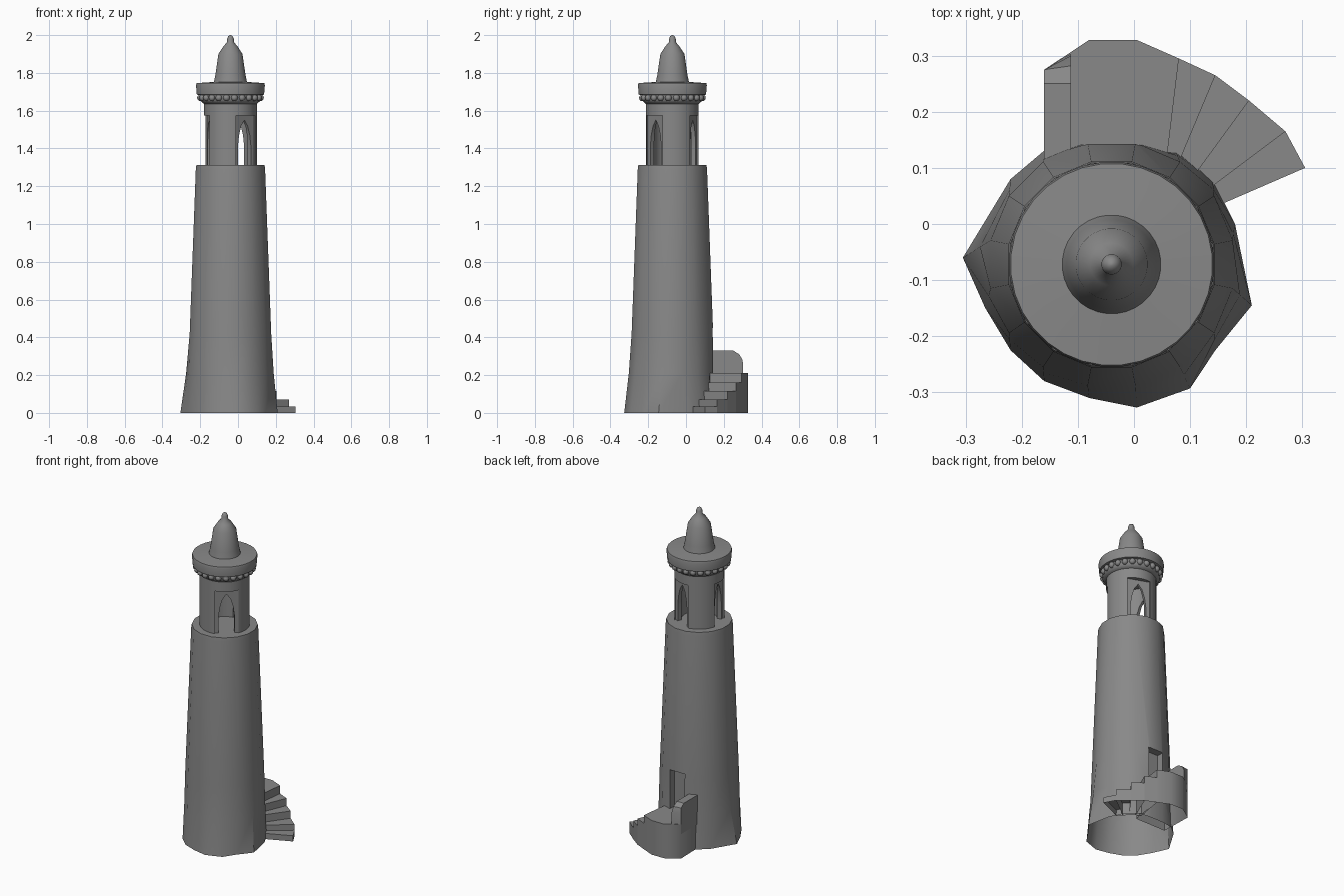
import bpy, bmesh, math
from mathutils import Vector, Matrix

cube = bpy.data.objects.get("Cube")
if cube:
    bpy.data.objects.remove(cube)

AX, AY = -0.04, -0.072          # tower axis
SIDES = 16

stone = bpy.data.materials.new("grey_stone")
stone.use_nodes = True
stone.diffuse_color = (0.25, 0.25, 0.25, 1)
stone.node_tree.nodes["Principled BSDF"].inputs["Base Color"].default_value = (0.25, 0.25, 0.25, 1)


def finish(bm, name, smooth=None):
    bmesh.ops.recalc_face_normals(bm, faces=bm.faces[:])
    mesh = bpy.data.meshes.new(name)
    bm.to_mesh(mesh)
    bm.free()
    mesh.materials.append(stone)
    obj = bpy.data.objects.new(name, mesh)
    bpy.context.collection.objects.link(obj)
    if smooth:
        shade(obj, smooth)
    return obj


def shade(obj, degrees):
    bpy.ops.object.select_all(action="DESELECT")
    obj.select_set(True)
    bpy.context.view_layer.objects.active = obj
    bpy.ops.object.shade_smooth_by_angle(angle=math.radians(degrees))


def loft(name, rings, smooth=None, tube=False):
    """Skin a stack of equal rings; a tube joins last to first, otherwise ends are capped."""
    bm = bmesh.new()
    loops = [[bm.verts.new(p) for p in ring] for ring in rings]
    pairs = list(zip(loops, loops[1:]))
    if tube:
        pairs.append((loops[-1], loops[0]))
    else:
        bm.faces.new(loops[0])
        bm.faces.new(loops[-1])
    n = len(loops[0])
    for a, b in pairs:
        for i in range(n):
            j = (i + 1) % n
            bm.faces.new((a[i], a[j], b[j], b[i]))
    return finish(bm, name, smooth)


def circle(r, z, n):
    return [(AX + r * math.cos((i + .5) * math.tau / n),
             AY + r * math.sin((i + .5) * math.tau / n), z) for i in range(n)]


def cut(obj, cutters):
    for c in cutters:
        mod = obj.modifiers.new("cut", "BOOLEAN")
        mod.operation, mod.solver, mod.object = "DIFFERENCE", "EXACT", c
        bpy.ops.object.select_all(action="DESELECT")
        bpy.context.view_layer.objects.active = obj
        obj.select_set(True)
        bpy.ops.object.modifier_apply(modifier=mod.name)
        bpy.data.objects.remove(c)


def prism(name, outline, near, far, angle):
    """Outline (side, z) pushed outward from the tower axis towards an angle."""
    turn = Matrix.Translation((AX, AY, 0)) @ Matrix.Rotation(angle, 4, "Z")
    return loft(name, [[turn @ Vector((d, s, z)) for s, z in outline] for d in (near, far)])


def slab(name, plan, z, smooth=None):
    """Vertical block from the ground up to z, open underneath."""
    obj = loft(name, [[(x, y, h) for x, y in plan] for h in (0, z)])
    open_bottom(obj)
    if smooth:
        shade(obj, smooth)
    return obj


def open_bottom(obj):
    bm = bmesh.new()
    bm.from_mesh(obj.data)
    floor = [f for f in bm.faces if all(v.co.z < 0.001 for v in f.verts)]
    bmesh.ops.delete(bm, geom=floor, context="FACES")
    bm.to_mesh(obj.data)
    bm.free()


# Tower shaft: uneven footing blending into a regular tapering shaft
footing = [(.18, 0), (.14, .08), (.07, .14), (0, .145), (-.085, .145), (-.155, .135),
           (-.22, .08), (-.305, -.06), (-.265, -.15), (-.22, -.225), (-.16, -.28),
           (-.08, -.31), (.005, -.327), (.1, -.293), (.145, -.225), (.21, -.145)]
base = [(x, y, 0) for x, y in footing]
neck = circle(.22, .42, SIDES)
middle = [Vector(a).lerp(Vector(b), .62) for a, b in zip(base, neck)]
for p in middle:
    p.z = .21
tower = loft("tower_shaft", [base, middle, neck, circle(.187, 1.29, SIDES),
                             circle(.184, 1.312, SIDES)])
cut(tower, [prism("door_cutter", [(-.05, .21), (.05, .21), (.05, .45), (-.05, .45)],
                  .17, .4, math.pi / 2)])
open_bottom(tower)
shade(tower, 40)

# Lantern room: thick ring with three recessed pointed arches
lantern = loft("lantern_room", [circle(r, z, 32) for r, z in
                                ((.1, 1.312), (.14, 1.312), (.14, 1.645), (.1, 1.645))], tube=True)
half_arch = [(.045, 1.3), (.045, 1.41), (.037, 1.47), (.022, 1.52)]
arch = half_arch + [(0, 1.55)] + [(-s, z) for s, z in reversed(half_arch)]
recess = [(.066, 1.3), (.066, 1.575), (-.066, 1.575), (-.066, 1.3)]
for k in range(3):
    a = math.radians(-50 + 120 * k)
    cut(lantern, [prism("recess_cutter", recess, .115, .2, a),
                  prism("arch_cutter", arch, .05, .2, a)])
shade(lantern, 35)

# Roof: cornice, rim, bell-shaped dome and finial
roof = [(.14, 1.635), (.162, 1.655), (.162, 1.682), (.179, 1.685), (.183, 1.735), (.18, 1.746),
        (.088, 1.752), (.08, 1.79), (.064, 1.9), (.038, 1.94), (.019, 1.962), (.018, 1.98),
        (.012, 1.994), (.003, 2)]
loft("roof", [circle(r, z, 32) for r, z in roof], 50)

# Row of rounded studs under the rim
bm = bmesh.new()
for x, y, z in circle(.16, 1.668, 24):
    bmesh.ops.create_uvsphere(bm, u_segments=8, v_segments=6, radius=.018,
                              matrix=Matrix.Translation((x, y, z)))
finish(bm, "cornice_studs", 60)

# Door landing with a parapet on its outer side
slab("landing", [(-.155, .08), (.05, .08), (.06, .13), (.08, .295), (.005, .328), (-.08, .328),
                 (-.16, .275)], .21, 60)
side = [(.11, .15), (.11, .33), (.25, .33), (.282, .31), (.3, .28), (.305, .15)]
loft("parapet", [[(x, min(y, lim), z) for y, z in side] for x, lim in ((-.16, .275), (-.112, .305))], 35)

# Fan of steps winding down around the tower
outer = [(.08, .295), (.145, .265), (.205, .22), (.27, .165), (.305, .1)]
inner = [(.05, .12), (.08, .11), (.11, .09), (.13, .06), (.155, .035)]
for i, top in enumerate((.16, .115, .07, .035)):
    slab("step_%d" % (i + 1), [inner[i], outer[i], outer[i + 1], inner[i + 1]], top)
